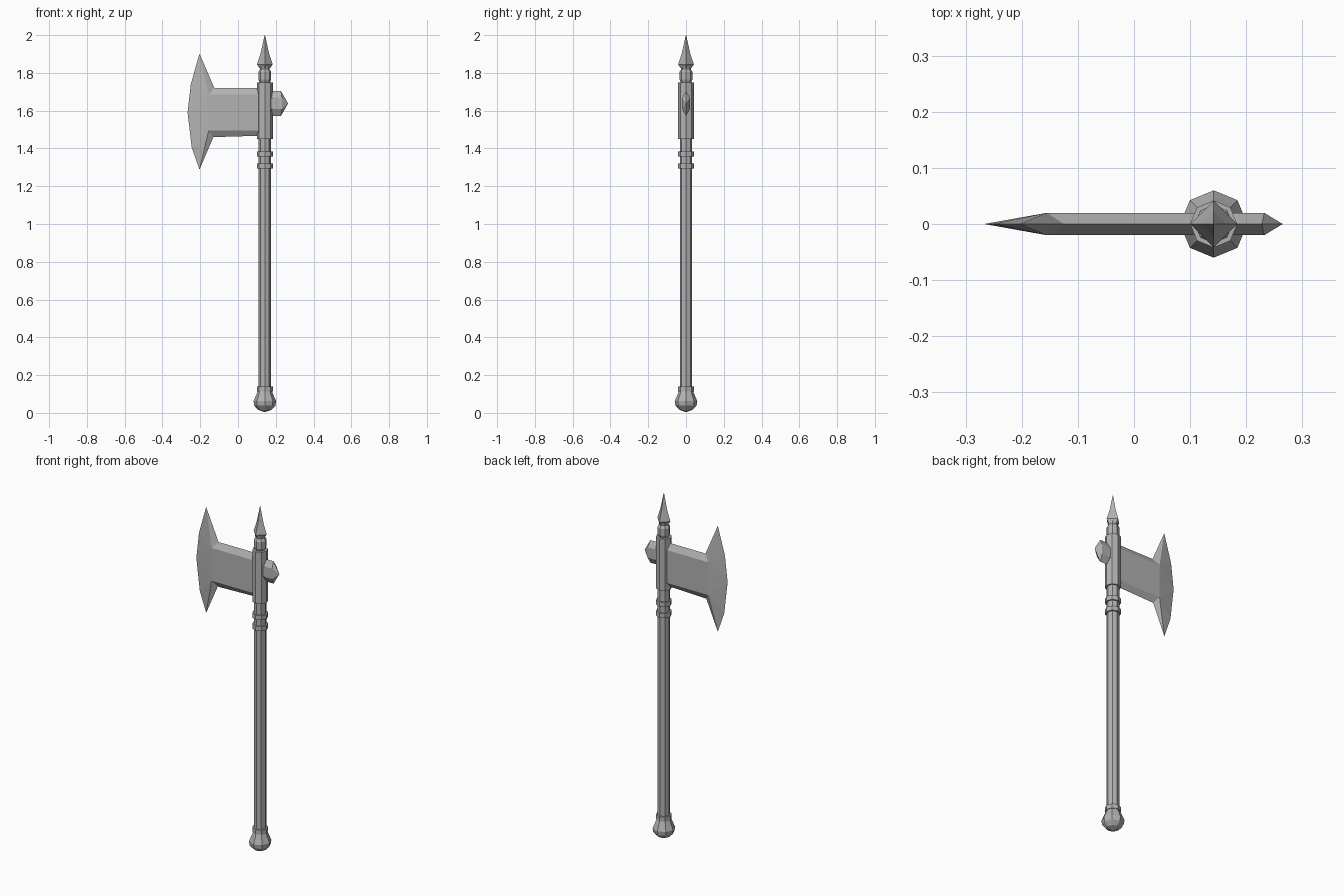
import bpy
import bmesh
from math import cos, sin, tau

cube = bpy.data.objects.get("Cube")
if cube:
    bpy.data.objects.remove(cube)

AXIS_X = 0.142

steel = bpy.data.materials.new("grey_steel")
steel.use_nodes = True
grey = (0.45, 0.45, 0.45, 1)
steel.diffuse_color = grey
steel.node_tree.nodes["Principled BSDF"].inputs["Base Color"].default_value = grey


def finish(name, bm):
    bmesh.ops.remove_doubles(bm, verts=bm.verts, dist=0.0005)
    bmesh.ops.recalc_face_normals(bm, faces=bm.faces)
    mesh = bpy.data.meshes.new(name)
    bm.to_mesh(mesh)
    bm.free()
    mesh.materials.append(steel)
    obj = bpy.data.objects.new(name, mesh)
    bpy.context.collection.objects.link(obj)
    return obj


def turned(name, profile, sides=8):
    """Faceted solid around the shaft axis from (radius, height) pairs."""
    bm = bmesh.new()
    rings = [[bm.verts.new((AXIS_X + r * cos(tau * i / sides),
                            r * sin(tau * i / sides), z))
              for i in range(sides)] for r, z in profile]
    for low, high in zip(rings, rings[1:]):
        for i in range(sides):
            j = (i + 1) % sides
            bm.faces.new((low[i], low[j], high[j], high[i]))
    bm.faces.new(rings[0])
    bm.faces.new(rings[-1])
    return finish(name, bm)


def ridged_plate(name, pairs, half):
    """Plate with a sharp rim; each pair joins a rim point to a flat-side point."""
    bm = bmesh.new()
    for side in (-half, half):
        flat_points = []
        for k, (rim, flat) in enumerate(pairs):
            next_rim, next_flat = pairs[(k + 1) % len(pairs)]
            corners = [(rim[0], 0, rim[1]), (next_rim[0], 0, next_rim[1]),
                       (next_flat[0], side, next_flat[1]), (flat[0], side, flat[1])]
            corners = list(dict.fromkeys(corners))
            if len(corners) > 2:
                bm.faces.new([bm.verts.new(c) for c in corners])
            if (flat[0], side, flat[1]) not in flat_points:
                flat_points.append((flat[0], side, flat[1]))
        bm.faces.new([bm.verts.new(c) for c in flat_points])
    return finish(name, bm)


# Handle with its pommel and collars
turned("handle", [(0.033, 0.1), (0.033, 1.46)])
turned("pommel", [(0.004, 0.005), (0.035, 0.016), (0.056, 0.038),
                  (0.06, 0.062), (0.05, 0.085), (0.036, 0.118)])
for name, z in (("pommel_collar", 0.114), ("lower_collar", 1.293),
                ("upper_collar", 1.357)):
    turned(name, [(0.042, z), (0.042, z + 0.026)])

# Socket, ball and top spike
turned("socket", [(0.042, 1.45), (0.042, 1.75)])
turned("ball", [(0.026, 1.745), (0.034, 1.765), (0.034, 1.805), (0.024, 1.822)])
turned("spike_neck", [(0.024, 1.815), (0.028, 1.835)])
turned("top_spike", [(0.028, 1.825), (0.042, 1.845), (0.022, 1.905), (0.001, 2.0)], 4)

# Axe blade
top_root, top_inner = (AXIS_X, 1.685), (-0.155, 1.685)
low_root, low_inner = (AXIS_X, 1.495), (-0.155, 1.495)
belly = (-0.267, 1.59)
ridged_plate("axe_blade", [
    ((AXIS_X, 1.72), top_root),
    ((-0.125, 1.72), top_inner),
    ((-0.204, 1.902), top_inner),
    ((-0.25, 1.74), top_inner),
    (belly, top_inner),
    (belly, low_inner),
    ((-0.245, 1.405), low_inner),
    ((-0.204, 1.288), low_inner),
    ((-0.13, 1.46), low_inner),
    ((AXIS_X, 1.468), low_root),
], 0.02)

# Short spike on the back of the socket
tip = (0.265, 1.638)
ridged_plate("back_spike", [
    ((AXIS_X, 1.69), (AXIS_X, 1.668)),
    ((0.185, 1.703), (0.185, 1.668)),
    ((0.228, 1.703), (0.232, 1.668)),
    (tip, (0.232, 1.668)),
    (tip, (0.232, 1.608)),
    ((0.228, 1.573), (0.232, 1.608)),
    ((0.185, 1.573), (0.185, 1.608)),
    ((AXIS_X, 1.586), (AXIS_X, 1.608)),
], 0.02)
